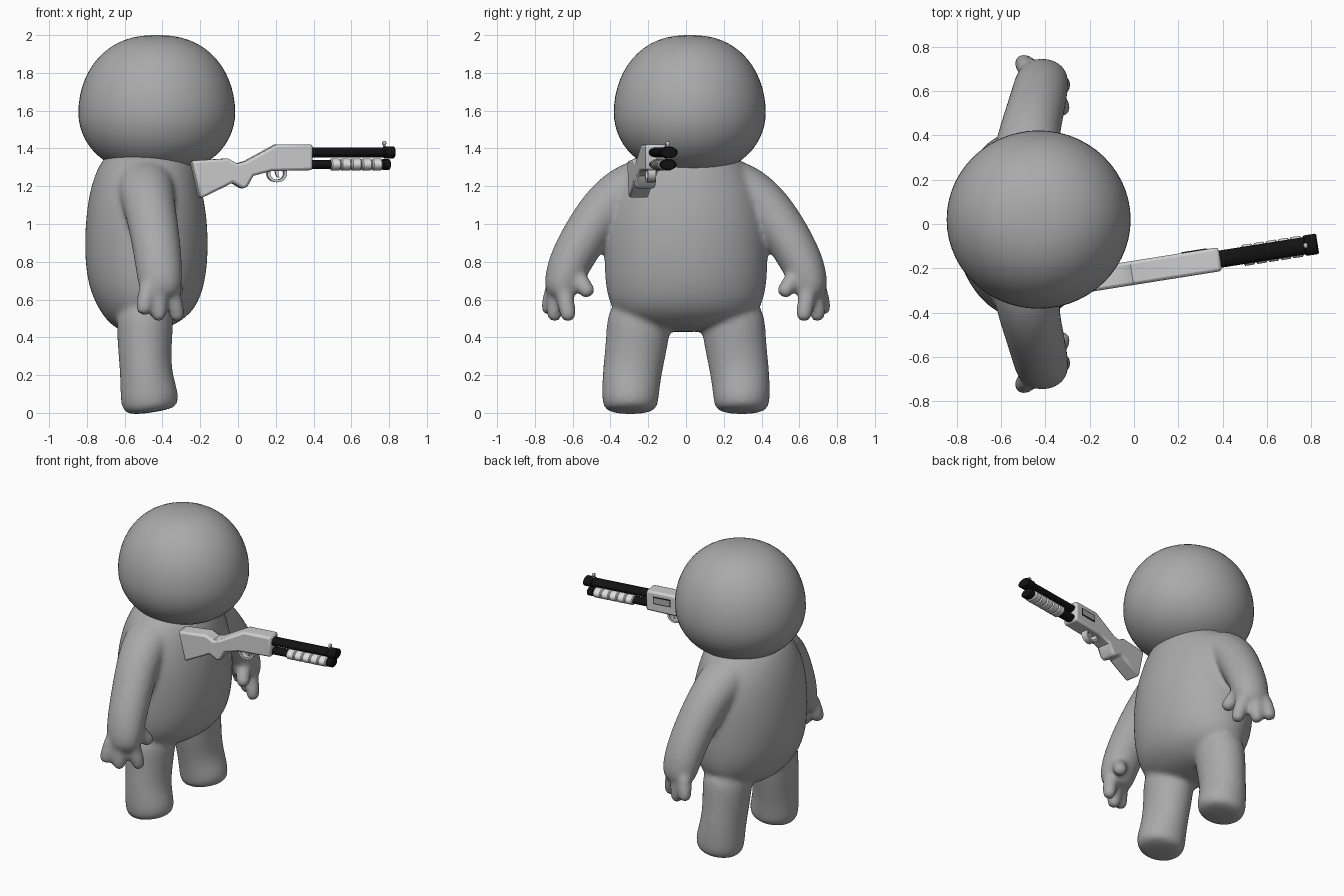
import bpy, bmesh, math
from mathutils import Vector

if "Cube" in bpy.data.objects:
    bpy.data.objects.remove(bpy.data.objects["Cube"])


def material(name, value):
    m = bpy.data.materials.new(name)
    m.use_nodes = True
    colour = (value, value, value, 1)
    m.diffuse_color = colour
    m.node_tree.nodes["Principled BSDF"].inputs["Base Color"].default_value = colour
    return m


BODY = material("body grey", 0.40)
GUN = material("pale grey", 0.62)
PUMP = material("light grey", 0.72)
BLACK = material("black", 0.006)


def loft(bm, rings, hint=(1, 0, 0), segs=16):
    """Closed tube through rings (x, y, z, radius along hint, other radius)."""
    centres = [Vector(r[:3]) for r in rings]
    loops = []
    for i, r in enumerate(rings):
        t = (centres[min(i + 1, len(rings) - 1)] - centres[max(i - 1, 0)]).normalized()
        u = Vector(hint)
        u = (u - t * u.dot(t)).normalized()
        v = t.cross(u)
        angles = [math.tau * k / segs for k in range(segs)]
        loops.append([bm.verts.new(centres[i] + u * math.cos(a) * r[3] + v * math.sin(a) * r[4])
                      for a in angles])
    for a, b in zip(loops, loops[1:]):
        for k in range(segs):
            n = (k + 1) % segs
            bm.faces.new((a[k], a[n], b[n], b[k]))
    bm.faces.new(loops[0][::-1])
    bm.faces.new(loops[-1])


def finish(name, bm, mat, smooth=None):
    bmesh.ops.recalc_face_normals(bm, faces=bm.faces)
    mesh = bpy.data.meshes.new(name)
    bm.to_mesh(mesh)
    bm.free()
    mesh.materials.append(mat)
    ob = bpy.data.objects.new(name, mesh)
    bpy.context.collection.objects.link(ob)
    if smooth:
        bpy.ops.object.select_all(action='DESELECT')
        ob.select_set(True)
        bpy.context.view_layer.objects.active = ob
        bpy.ops.object.shade_smooth_by_angle(angle=math.radians(smooth))
    return ob


# Torso
bm = bmesh.new()
loft(bm, [(x, 0, z, rx, ry) for x, z, rx, ry in [
    (-.48, .43, .12, .20), (-.49, .49, .21, .35), (-.485, .57, .275, .415),
    (-.485, .69, .32, .44), (-.485, .86, .337, .445), (-.485, 1.05, .328, .435),
    (-.485, 1.2, .30, .395), (-.47, 1.32, .26, .32), (-.47, 1.39, .2, .24)]])

# Legs, arms and fingers, one set per side
LEG = [(-.49, .24, .6, .16, .18), (-.495, .255, .4, .15, .17), (-.49, .285, .22, .137, .16),
       (-.47, .295, .1, .158, .155), (-.465, .295, .03, .155, .15), (-.46, .295, .0, .11, .11)]
ARM = [(-.49, .16, 1.25, .16, .12), (-.49, .3, 1.2, .155, .135), (-.47, .42, 1.1, .14, .135),
       (-.44, .53, .95, .133, .125), (-.42, .62, .79, .128, .118),
       (-.41, .66, .67, .12, .1), (-.41, .665, .6, .09, .07)]
FINGERS = [((-.47, .69, .70), (-.505, .735, .52)), ((-.42, .68, .68), (-.42, .70, .485)),
           ((-.36, .65, .68), (-.315, .62, .485)), ((-.37, .59, .74), (-.315, .505, .62))]
for side in (1, -1):
    for limb in (LEG, ARM):
        loft(bm, [(x, y * side, z, a, b) for x, y, z, a, b in limb])
    for start, end in FINGERS:
        s, e = Vector(start), Vector(end)
        s.y *= side
        e.y *= side
        loft(bm, [(*s.lerp(e, f), r, r) for f, r in
                  ((0, .05), (.4, .05), (.75, .048), (.95, .04), (1, .02))], segs=10)

body = finish("body", bm, BODY)
sub = body.modifiers.new("round", 'SUBSURF')
sub.levels = sub.render_levels = 2
remesh = body.modifiers.new("blend", 'REMESH')
remesh.mode = 'VOXEL'
remesh.voxel_size = .014
remesh.use_smooth_shade = True
soften = body.modifiers.new("soften", 'SMOOTH')
soften.factor = .5
soften.iterations = 14

# Head: full, slightly squared ball with a flatter underside
bm = bmesh.new()
rings = []
for i in range(29):
    a = math.radians(-88 + 176 * i / 28)
    r = math.cos(a) ** .85
    z = 1.59 + math.sin(a) * (.41 if a > 0 else .325)
    rings.append((-.43, .02, z, .415 * r, .402 * r))
loft(bm, rings, segs=56)
finish("head", bm, BODY, 60)


# Gun parts are built along x, then turned as one
def gun_part(name, bm, mat, smooth=35):
    ob = finish(name, bm, mat, smooth)
    ob.location = (0, -.22, 0)
    ob.rotation_euler.z = math.radians(9)
    ob.scale.x = 1.01
    return ob


def rod(name, z, profile, mat, wide=1.5):
    bm = bmesh.new()
    loft(bm, [(x, 0, z, r * wide, r) for x, r in profile], hint=(0, 1, 0), segs=24)
    return gun_part(name, bm, mat)


def plate(name, outline, y0, y1, mat, bevel=0):
    bm = bmesh.new()
    face = bm.faces.new([bm.verts.new((x, y0, z)) for x, z in outline])
    ext = bmesh.ops.extrude_face_region(bm, geom=[face])
    moved = [g for g in ext["geom"] if isinstance(g, bmesh.types.BMVert)]
    bmesh.ops.translate(bm, verts=moved, vec=(0, y1 - y0, 0))
    ob = gun_part(name, bm, mat)
    if bevel:
        mod = ob.modifiers.new("bevel", 'BEVEL')
        mod.width = bevel
        mod.segments = 2
        mod.limit_method = 'ANGLE'
        mod.angle_limit = math.radians(50)
    return ob


# Stock and receiver
plate("stock_and_receiver", [
    (-.25, 1.335), (-.06, 1.347), (-.01, 1.32), (.035, 1.332), (.2, 1.422), (.39, 1.422),
    (.39, 1.285), (.17, 1.28), (.075, 1.255), (.045, 1.2), (.02, 1.185), (-.035, 1.22),
    (-.07, 1.2), (-.205, 1.135)], -.054, .054, GUN, .014)

# Ejection port on the far side
plate("port_rim", [(.22, 1.34), (.34, 1.34), (.34, 1.39), (.22, 1.39)], .053, .056, BLACK)
plate("port_cover", [(.226, 1.346), (.334, 1.346), (.334, 1.384), (.226, 1.384)],
      .053, .058, BODY)

# Barrel, magazine tube and grooved pump
rod("barrel", 1.379, [(.37, .026), (.77, .026), (.775, .031), (.825, .031), (.83, .027)], BLACK)
rod("magazine_tube", 1.315, [(.37, .024), (.765, .024), (.77, .029), (.8, .029), (.806, .024)], BLACK)
pump = []
for i in range(5):
    x = .49 + i * .055
    pump += [(x, .027), (x + .006, .033), (x + .046, .033), (x + .052, .027)]
rod("pump", 1.315, pump, PUMP, 1.45)

# Front sight bead on a short post
rod("front_sight", 1.427, [(.765, .004), (.769, .011), (.776, .013), (.783, .011), (.787, .004)], GUN, 1)
plate("sight_post", [(.77, 1.4), (.782, 1.4), (.782, 1.425), (.77, 1.425)], -.006, .006, GUN)

# Trigger guard: an oval loop under the receiver
bm = bmesh.new()
loops = []
for i in range(24):
    a = math.tau * i / 24
    loops.append([bm.verts.new((.205 + math.cos(a) * r * 1.15, y, 1.267 + math.sin(a) * r))
                  for r, y in ((.046, -.022), (.046, .022), (.032, .022), (.032, -.022))])
for i in range(24):
    a, b = loops[i], loops[(i + 1) % 24]
    for k in range(4):
        n = (k + 1) % 4
        bm.faces.new((a[k], a[n], b[n], b[k]))
gun_part("trigger_guard", bm, GUN)
plate("trigger", [(.195, 1.285), (.215, 1.285), (.212, 1.262), (.22, 1.245), (.208, 1.247),
                  (.198, 1.262)], -.01, .01, GUN)
